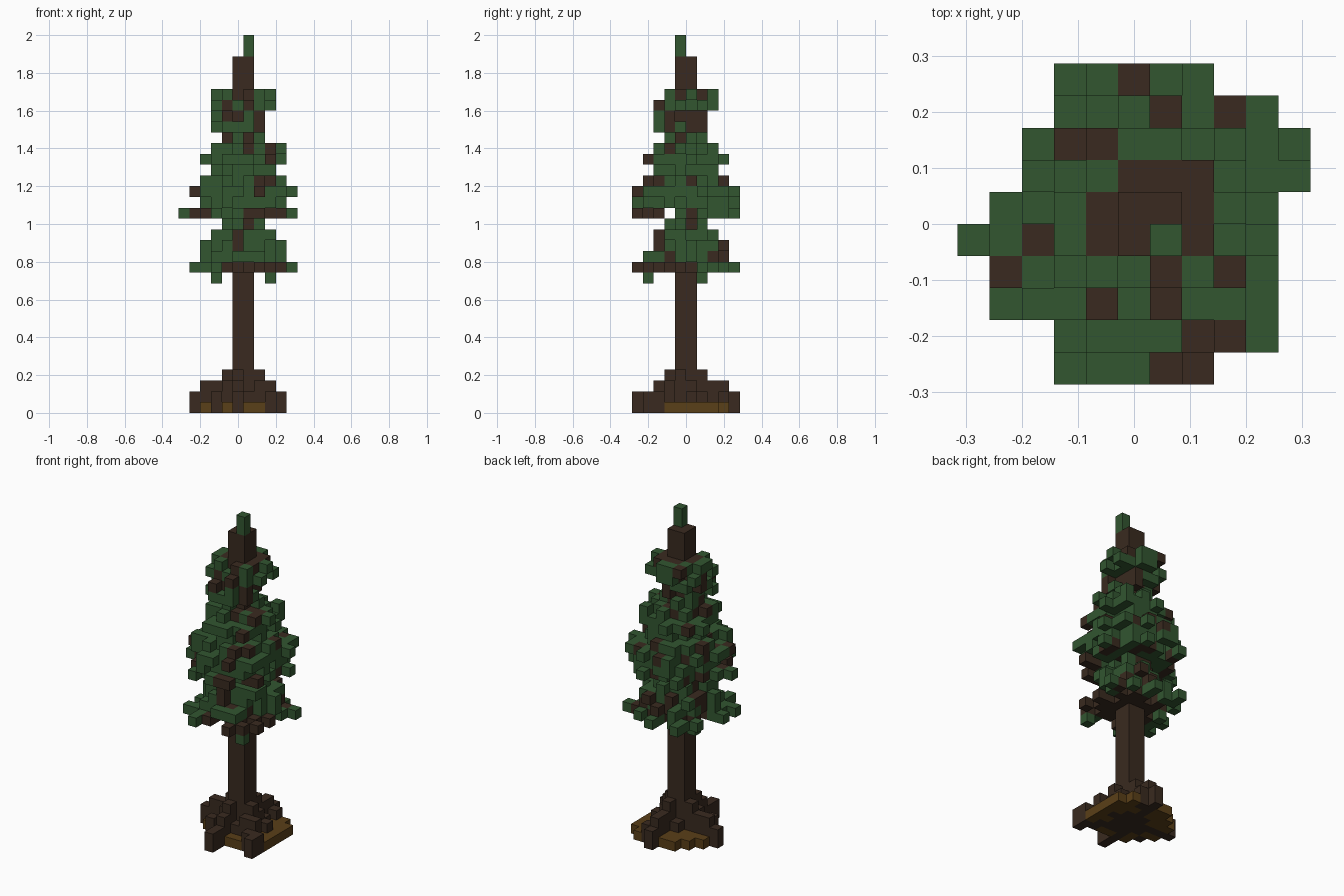
import bpy, bmesh, random
from mathutils import Vector

random.seed(4)
cube = bpy.data.objects.get("Cube")
if cube:
    bpy.data.objects.remove(cube)

V = 2 / 35                                  # block edge length
ORIGIN = Vector((-5.5 * V, -5 * V, 0))


def material(name, rgb):
    m = bpy.data.materials.new(name)
    m.use_nodes = True
    m.diffuse_color = (*rgb, 1)
    m.node_tree.nodes["Principled BSDF"].inputs["Base Color"].default_value = (*rgb, 1)
    return m


GREEN = material("needle green", (0.032, 0.093, 0.030))
BARK = material("bark brown", (0.041, 0.023, 0.014))
SOIL = material("soil ochre", (0.102, 0.050, 0.009))

# Crown plan, back row first: g = needles on top, b = bark on top
PLAN = ["...ggbgg...",
        "...gggbgbg.",
        "..gbbgggggg",
        "..gggbbbggg",
        ".gggbbbbgg.",
        "ggbgbbbbgg.",
        ".bggggbgbg.",
        ".gggbgbggg.",
        "...ggggbbg.",
        "...gggbb..."][::-1]

# Crown layers from the bottom: x first, x last, y first, y last
LAYERS = """2918 2928 3827 4736 0a09 2909 1a09 2918 3827
            2918 3927 4736 3726 3726 3827 3837""".split()
FIRST = 14

# Bark columns per layer on the front (x) and on the +x side (y), from layer 13
FRONT_BARK = "478 - 5 5 6 126789 - 7 8 - 78 6 - 57 457 48 47".split()
SIDE_BARK = "2345 378 8 - 5 0125 - 8 5 - 15 - 4 36 36 4 36".split()


def plan(i, j):
    return PLAN[j][i]


# Trunk and tip
trunk = {(i, j, k) for i in (5, 6) for j in (4, 5) for k in range(33)}
tip = {(6, 4, 33), (6, 4, 34)}

# Roots: stepped arms running out from the trunk, (x, y, height)
ARMS = {
    "front": [(5, 3, 4), (5, 2, 3), (5, 1, 2), (5, 0, 2)],
    "right": [(7, 4, 4), (7, 3, 3), (8, 3, 3), (8, 2, 2), (9, 2, 2), (9, 1, 2)],
    "left": [(4, 5, 4), (3, 5, 3), (2, 5, 3), (1, 5, 2)],
    "back": [(6, 6, 4), (6, 7, 3), (6, 8, 3), (7, 8, 2), (6, 9, 2)],
    "spurs": [(4, 4, 3), (7, 5, 3), (6, 3, 2), (5, 6, 2), (8, 5, 2),
              (3, 3, 2), (7, 6, 2)],
}
roots = {(i, j, k) for arm in ARMS.values() for i, j, h in arm for k in range(h)}

# Soil: one flat layer with clipped corners under the roots
soil = {(i, j, 0) for i in range(1, 10) for j in range(1, 9)
        if plan(i, j) != "." and 6 <= i + j <= 16 and -4 <= i - j <= 6
        and (j > 1 or i < 5)} - roots - trunk

# Lowest crown tier: bark boughs with needle ends and two hanging sprigs
crown = {(8, 1, 12), (3, 6, 12)}
boughs = set()
ENDS = [(3, 0), (7, 0), (8, 1), (9, 2), (9, 4), (10, 7), (8, 8),
        (6, 9), (3, 9), (3, 6), (2, 7), (1, 4), (1, 2)]
for i, j in ENDS:
    for step in range(9):
        t = step / 8
        c = (round(5.5 + (i - 5.5) * t), round(4.5 + (j - 4.5) * t), 13)
        crown.add(c)
        if t < 0.7:
            boughs.add(c)

# Upper crown: ragged oval layers cut to the plan
for n, code in enumerate(LAYERS):
    k = FIRST + n
    x0, x1, y0, y1 = (int(c, 16) for c in code)
    cells = [(i, j) for i in range(x0, x1 + 1) for j in range(y0, y1 + 1)
             if plan(i, j) != "." and not (k == 18 and j == 3)]
    cx, cy = (x0 + x1) / 2, (y0 + y1) / 2
    rx, ry = (x1 - x0 + 1) / 2, (y1 - y0 + 1) / 2

    def reach(c):
        return ((c[0] - cx) / rx) ** 2 + ((c[1] - cy) / ry) ** 2

    layer = {c for c in cells if reach(c) < random.uniform(0.45, 1.2)}
    # Give every row and column of the layer at least one block
    for axis in (0, 1):
        for value in sorted({c[axis] for c in cells}):
            if not any(c[axis] == value for c in layer):
                layer.add(min((c for c in cells if c[axis] == value), key=reach))
    crown |= {(i, j, k) for i, j in layer}

# Outer branch ends fill the rest of the plan on the widest layers
for j in range(10):
    for i in range(11):
        if plan(i, j) != "." and not any(c[:2] == (i, j) for c in crown):
            crown.add((i, j, 20 if i else 18))
crown -= trunk

# Outermost crown blocks seen from above, the front and the +x side
top, front, side = {}, {}, {}
for i, j, k in crown:
    top[i, j] = max(k, top.get((i, j), 0))
    front[i, k] = min(j, front.get((i, k), 99))
    side[j, k] = max(i, side.get((j, k), 0))


def is_twig(c):
    """Bare bark by the plan and side patterns, scattered elsewhere."""
    i, j, k = c
    if top[i, j] == k:
        return plan(i, j) == "b"
    if c in boughs:
        return True
    on_front, on_side = front[i, k] == j, side[j, k] == i
    if on_front or on_side:
        return k > 12 and (on_front and str(i) in FRONT_BARK[k - 13]
                           or on_side and str(j) in SIDE_BARK[k - 13])
    return random.random() < (0.35 if k > 25 or k == 18 else 0.2)


twigs = {c for c in sorted(crown) if is_twig(c)}
SOLID = trunk | tip | roots | soil | crown


def build(name, blocks, mats, rule=lambda c: 0):
    """Mesh the exposed faces of a set of blocks."""
    bm = bmesh.new()
    corners = {}

    def vert(p):
        if p not in corners:
            corners[p] = bm.verts.new(ORIGIN + Vector(p) * V)
        return corners[p]

    for c in sorted(blocks):
        for axis in range(3):
            for end in (0, 1):
                near = list(c)
                near[axis] += 2 * end - 1
                if tuple(near) in SOLID:
                    continue
                a, b = (axis + 1) % 3, (axis + 2) % 3
                ring = []
                for da, db in ((0, 0), (1, 0), (1, 1), (0, 1)):
                    p = list(c)
                    p[axis] += end
                    p[a] += da
                    p[b] += db
                    ring.append(vert(tuple(p)))
                face = bm.faces.new(ring if end else ring[::-1])
                face.material_index = rule(c)
    mesh = bpy.data.meshes.new(name)
    bm.to_mesh(mesh)
    bm.free()
    for m in mats:
        mesh.materials.append(m)
    bpy.context.collection.objects.link(bpy.data.objects.new(name, mesh))


build("trunk", trunk, [BARK])
build("tip", tip, [GREEN])
build("roots", roots, [BARK])
build("soil", soil, [SOIL])
build("crown", crown, [GREEN, BARK], lambda c: int(c in twigs))
